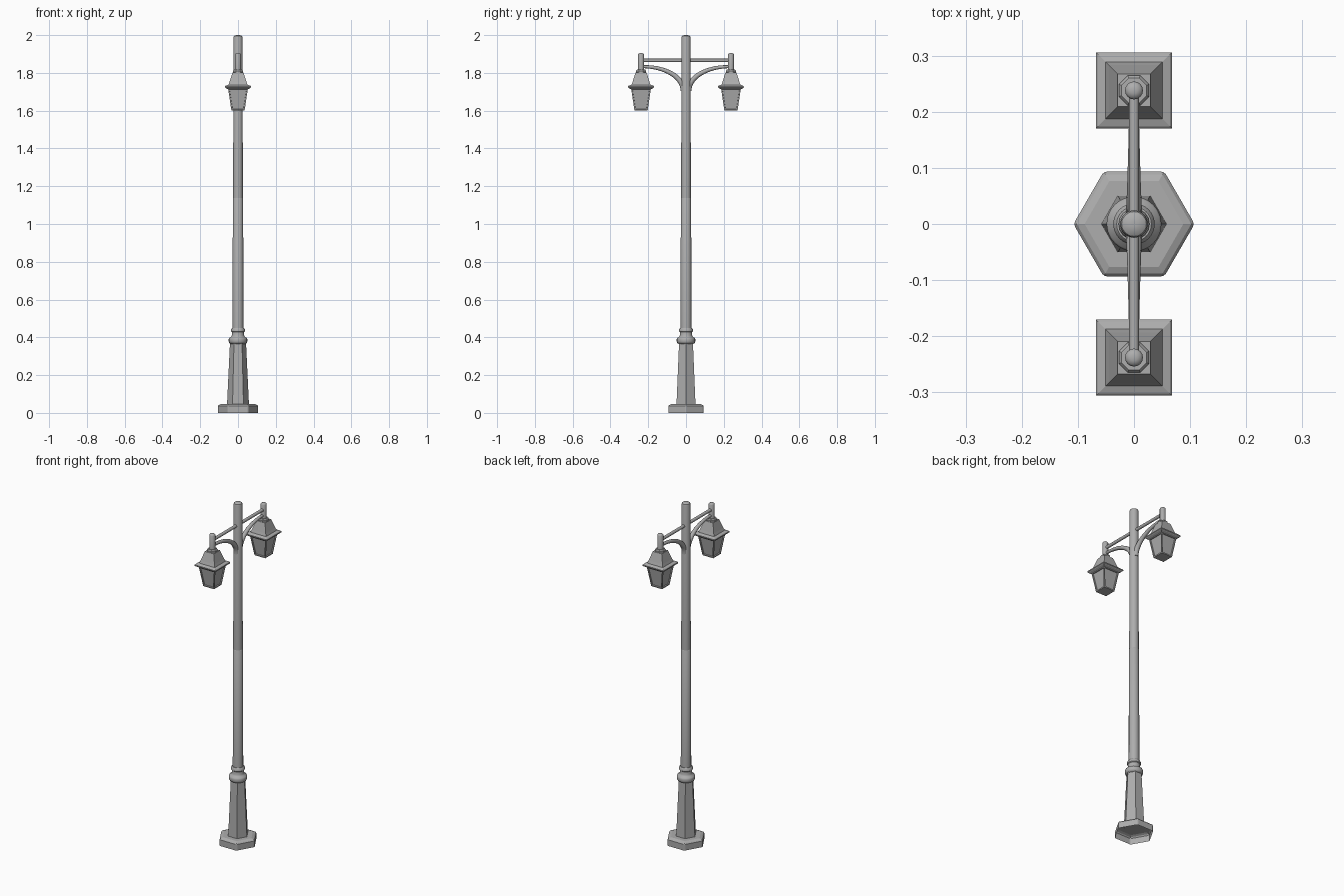
import bpy, bmesh, math
from mathutils import Vector

cube = bpy.data.objects.get("Cube")
if cube:
    bpy.data.objects.remove(cube, do_unlink=True)

metal = bpy.data.materials.new("grey metal")
metal.use_nodes = True
GREY = (0.42, 0.42, 0.42, 1)
metal.diffuse_color = GREY
metal.node_tree.nodes["Principled BSDF"].inputs["Base Color"].default_value = GREY


def finish(name, bm, smooth=False):
    bmesh.ops.recalc_face_normals(bm, faces=bm.faces)
    mesh = bpy.data.meshes.new(name)
    bm.to_mesh(mesh)
    bm.free()
    mesh.materials.append(metal)
    obj = bpy.data.objects.new(name, mesh)
    bpy.context.collection.objects.link(obj)
    if smooth:
        bpy.ops.object.select_all(action='DESELECT')
        obj.select_set(True)
        bpy.context.view_layer.objects.active = obj
        bpy.ops.object.shade_smooth_by_angle(angle=math.radians(40))
    return obj


def loft(bm, rings, bottom=True, top=True):
    """Skin a list of equally sized point rings."""
    loops = [[bm.verts.new(p) for p in ring] for ring in rings]
    n = len(loops[0])
    for a, b in zip(loops, loops[1:]):
        for i in range(n):
            j = (i + 1) % n
            bm.faces.new((a[i], a[j], b[j], b[i]))
    if bottom:
        bm.faces.new(loops[0][::-1])
    if top:
        bm.faces.new(loops[-1])


def turned(name, profile, sides, y=0, turn=0, smooth=False, bottom=True):
    """Stack of regular polygons from (radius, height) pairs."""
    bm = bmesh.new()
    angles = [turn + math.tau * i / sides for i in range(sides)]
    loft(bm, [[(r * math.cos(a), y + r * math.sin(a), z) for a in angles]
              for r, z in profile], bottom)
    return finish(name, bm, smooth)


def square(name, profile, y):
    """Stack of squares from (half width, height) pairs."""
    return turned(name, [(h * math.sqrt(2), z) for h, z in profile], 4, y, math.pi / 4)


def tube(name, path, radii, sides=12):
    """Round tapering bar along a path in the y-z plane."""
    bm = bmesh.new()
    side = Vector((1, 0, 0))
    rings = []
    for i, p in enumerate(path):
        along = (path[min(i + 1, len(path) - 1)] - path[max(i - 1, 0)]).normalized()
        up = along.cross(side)
        rings.append([p + radii[i] * (side * math.cos(a) + up * math.sin(a))
                      for a in (math.tau * k / sides for k in range(sides))])
    loft(bm, rings)
    return finish(name, bm, True)


# Hexagonal foot, hollow underneath, with softened corners
foot = turned("foot", [(0.108, 0), (0.108, 0.036), (0.102, 0.042), (0.088, 0.047),
                       (0.05, 0.047)], 6, bottom=False)
bm = bmesh.new()
bm.from_mesh(foot.data)
corners = [e for e in bm.edges if abs(e.verts[0].co.z - e.verts[1].co.z) > 0.02]
bmesh.ops.bevel(bm, geom=corners, offset=0.006, segments=2, affect='EDGES', profile=0.5)
bm.to_mesh(foot.data)
bm.free()

# Tapered hexagonal pedestal and its turned collars
turned("pedestal", [(0.058, 0.045), (0.042, 0.38)], 6)
turned("lower_collar", [(0.038, 0.365), (0.046, 0.37), (0.049, 0.377), (0.049, 0.39),
                        (0.046, 0.397), (0.037, 0.402), (0.033, 0.41), (0.033, 0.428),
                        (0.037, 0.432), (0.037, 0.442), (0.031, 0.45)], 24, smooth=True)

# Two-stage pole with a low domed top
turned("lower_pole", [(0.0285, 0.43), (0.0275, 1.135), (0.0245, 1.14)], 16, smooth=True)
turned("upper_pole", [(0.0255, 1.13), (0.0245, 1.985), (0.022, 1.994), (0.014, 1.999),
                      (0.004, 2.0)], 20, smooth=True)

# Cross bar through the pole
tube("cross_bar", [Vector((0, -0.238, 1.866)), Vector((0, 0.238, 1.866))], [0.009] * 2)


def lantern(label, s):
    y = 0.238 * s
    # Curved bracket, thicker at the pole
    steps = 14
    path, radii = [], []
    for i in range(steps + 1):
        a = math.pi / 2 * i / steps
        path.append(Vector((0, s * (0.225 - 0.212 * math.cos(a)), 1.705 + 0.128 * math.sin(a))))
        radii.append(0.016 - 0.008 * i / steps)
    path.append(Vector((0, y, 1.833)))
    radii.append(0.008)
    tube(label + "_bracket", path, radii)

    # Hanging post and octagonal neck
    turned(label + "_post", [(0.016, 1.80), (0.016, 1.897), (0.013, 1.902), (0.006, 1.905)],
           16, y, smooth=True)
    turned(label + "_neck", [(0.029, 1.80), (0.029, 1.811), (0.024, 1.817)],
           8, y, math.pi / 8)

    # Pitched roof and overhanging eave
    square(label + "_roof", [(0.052, 1.733), (0.045, 1.752), (0.029, 1.803)], y)
    square(label + "_eave", [(0.05, 1.712), (0.064, 1.719), (0.068, 1.723), (0.068, 1.729),
                             (0.064, 1.733), (0.052, 1.737)], y)

    # Tapered lamp body with recessed panes
    body = square(label + "_body", [(0.035, 1.60), (0.052, 1.715)], y)
    bm = bmesh.new()
    bm.from_mesh(body.data)
    panes = [f for f in bm.faces if abs(f.normal.z) < 0.5]
    bmesh.ops.inset_individual(bm, faces=panes, thickness=0.009)
    bmesh.ops.inset_individual(bm, faces=panes, thickness=0.001, depth=-0.006)
    bm.to_mesh(body.data)
    bm.free()


lantern("front_lantern", -1)
lantern("back_lantern", 1)
